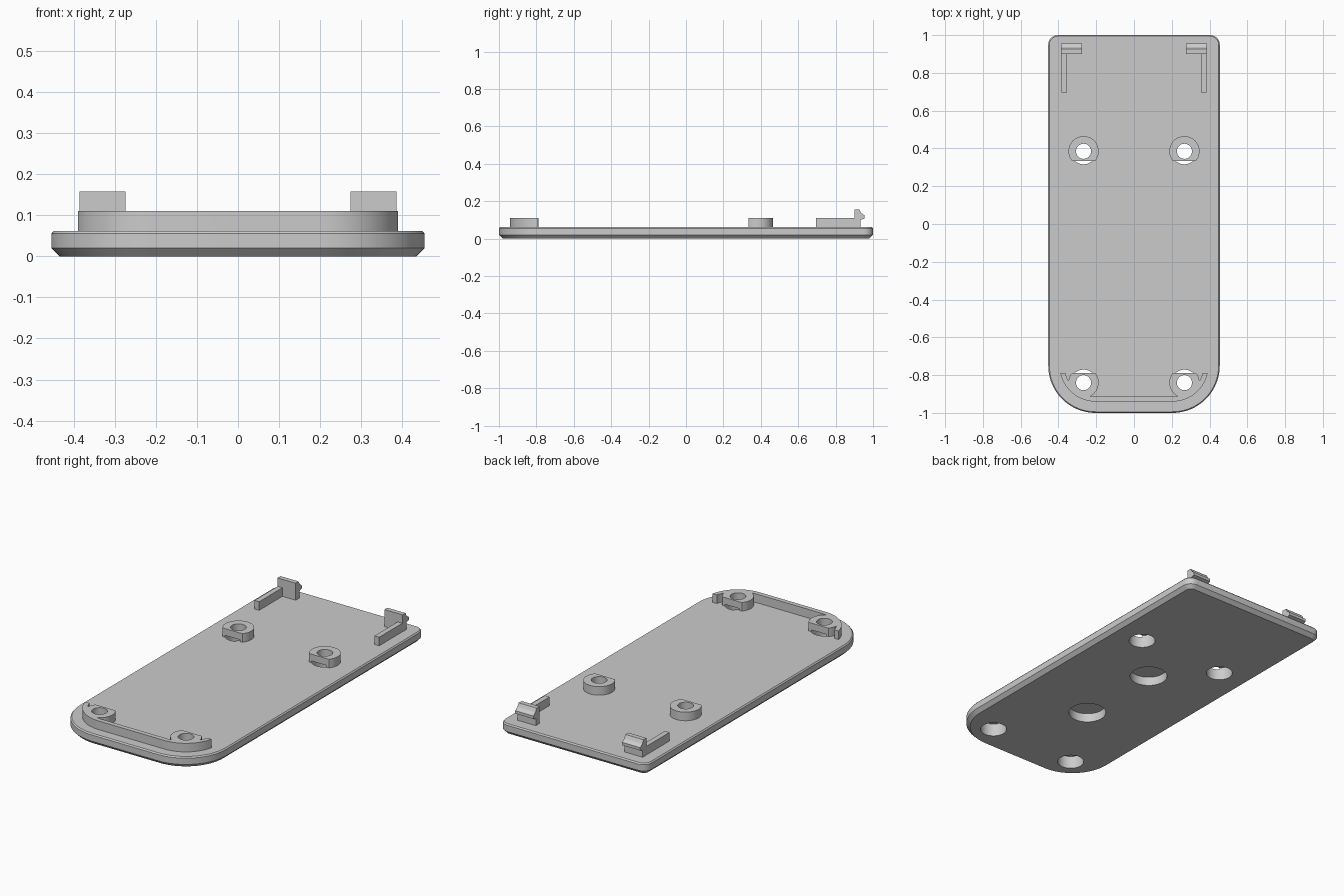
import bpy, bmesh, math

if "Cube" in bpy.data.objects:
    bpy.data.objects.remove(bpy.data.objects["Cube"])

grey = bpy.data.materials.new("plain_grey")
grey.diffuse_color = (0.6, 0.6, 0.6, 1)
grey.use_nodes = True
grey.node_tree.nodes["Principled BSDF"].inputs["Base Color"].default_value = grey.diffuse_color


def loft(name, rings):
    """Closed solid from stacked rings of 3D points."""
    bm = bmesh.new()
    vs = [[bm.verts.new(p) for p in r] for r in rings]
    n = len(vs[0])
    for a, b in zip(vs, vs[1:]):
        for i in range(n):
            j = (i + 1) % n
            bm.faces.new((a[i], a[j], b[j], b[i]))
    bm.faces.new(vs[0][::-1])
    bm.faces.new(vs[-1])
    bmesh.ops.recalc_face_normals(bm, faces=bm.faces)
    me = bpy.data.meshes.new(name)
    bm.to_mesh(me)
    bm.free()
    ob = bpy.data.objects.new(name, me)
    bpy.context.collection.objects.link(ob)
    me.materials.append(grey)
    return ob


def prism(name, pts, z0, z1):
    return loft(name, [[(x, y, z) for x, y in pts] for z in (z0, z1)])


def box(name, x0, x1, y0, y1, z0, z1):
    return prism(name, [(x0, y0), (x1, y0), (x1, y1), (x0, y1)], z0, z1)


def arc(cx, cy, r, a0, a1, n):
    return [(cx + r * math.cos(math.radians(a0 + (a1 - a0) * i / n)),
             cy + r * math.sin(math.radians(a0 + (a1 - a0) * i / n))) for i in range(n + 1)]


def circle(cx, cy, r, n=48):
    return arc(cx, cy, r, 0, 360, n)[:-1]


def boolean(ob, other, op):
    m = ob.modifiers.new("bool", 'BOOLEAN')
    m.operation, m.solver, m.object = op, 'EXACT', other
    dg = bpy.context.evaluated_depsgraph_get()
    me = bpy.data.meshes.new_from_object(ob.evaluated_get(dg))
    ob.modifiers.clear()
    ob.data = me


def drop(ob):
    bpy.data.objects.remove(ob, do_unlink=True)


W, TOP, PEG = 0.454, 0.062, 0.11
R_FRONT, R_BACK = 0.25, 0.05


def outline(d):
    """Plate outline inset by d: large front corners, small back corners."""
    fx, fy, bx, by = W - R_FRONT, -1 + R_FRONT, W - R_BACK, 1 - R_BACK
    return (arc(-fx, fy, R_FRONT - d, 180, 270, 20) + arc(fx, fy, R_FRONT - d, 270, 360, 20)
            + arc(bx, by, R_BACK - d, 0, 90, 8) + arc(-bx, by, R_BACK - d, 90, 180, 8))


# Chamfered plate
plate = loft("base_plate", [[(x, y, z) for x, y in outline(d)] for z, d in
                            ((0, 0.02), (0.02, 0), (0.055, 0), (TOP, 0.006))])

# Front rim: thin wall following the rounded front edge
Y_CUT = -0.79


def half_u(d):
    r, cx, cy = R_FRONT - d, W - R_FRONT, -1 + R_FRONT
    a = math.degrees(math.asin((cy - Y_CUT) / r))
    return arc(-cx, cy, r, 180 + a, 270, 20) + arc(cx, cy, r, 270, 360 - a, 20)


rim = prism("front_rim", half_u(0.06) + half_u(0.086)[::-1], 0.058, PEG)

# Screw bosses with one flat side
BX, BR, FLAT = 0.267, 0.08, 0.052
half = math.degrees(math.acos(FLAT / BR))
back_bosses = []
spots = []
for s in (-1, 1):
    spots += [(s * BX, 0.385), (s * BX, -0.84)]
    back_bosses.append(prism("back_boss", arc(s * BX, 0.385, BR, -90 + half, 270 - half, 40), 0.058, PEG))
    b = prism("front_boss", arc(s * BX, -0.84, BR, 90 + half, 450 - half, 40), 0.058, PEG)
    boolean(rim, b, 'UNION')
    drop(b)

# Stepped screw holes, open from below
for x, y in spots:
    cut = loft("hole_cutter", [[(px, py, z) for px, py in circle(x, y, r)] for z, r in
                               ((-0.1, 0.069), (0.072, 0.069), (0.072, 0.04), (0.2, 0.04))])
    boolean(plate, cut, 'DIFFERENCE')
    boolean(rim if y < 0 else back_bosses[0 if x < 0 else 1], cut, 'DIFFERENCE')
    drop(cut)

# Round blind recesses under the plate
for y in (0.12, -0.385):
    cut = prism("recess_cutter", circle(0, y, 0.098, 64), -0.1, 0.05)
    boolean(plate, cut, 'DIFFERENCE')
    drop(cut)

# Snap clips and guide rails at the back corners
clip = [(0.9, 0.058), (0.933, 0.058), (0.933, 0.1), (0.955, 0.108), (0.955, 0.124),
        (0.936, 0.138), (0.926, 0.157), (0.9, 0.157)]
for s in (-1, 1):
    loft("snap_clip", [[(s * x, y, z) for y, z in clip] for x in (0.274, 0.386)])
    a, b = sorted((s * 0.356, s * 0.385))
    box("guide_rail", a, b, 0.695, 0.902, 0.058, PEG)

# Smooth the round walls, keep edges sharp
bpy.ops.object.select_all(action='DESELECT')
for ob in bpy.context.collection.objects:
    ob.select_set(True)
bpy.context.view_layer.objects.active = plate
bpy.ops.object.shade_smooth_by_angle(angle=math.radians(25))
